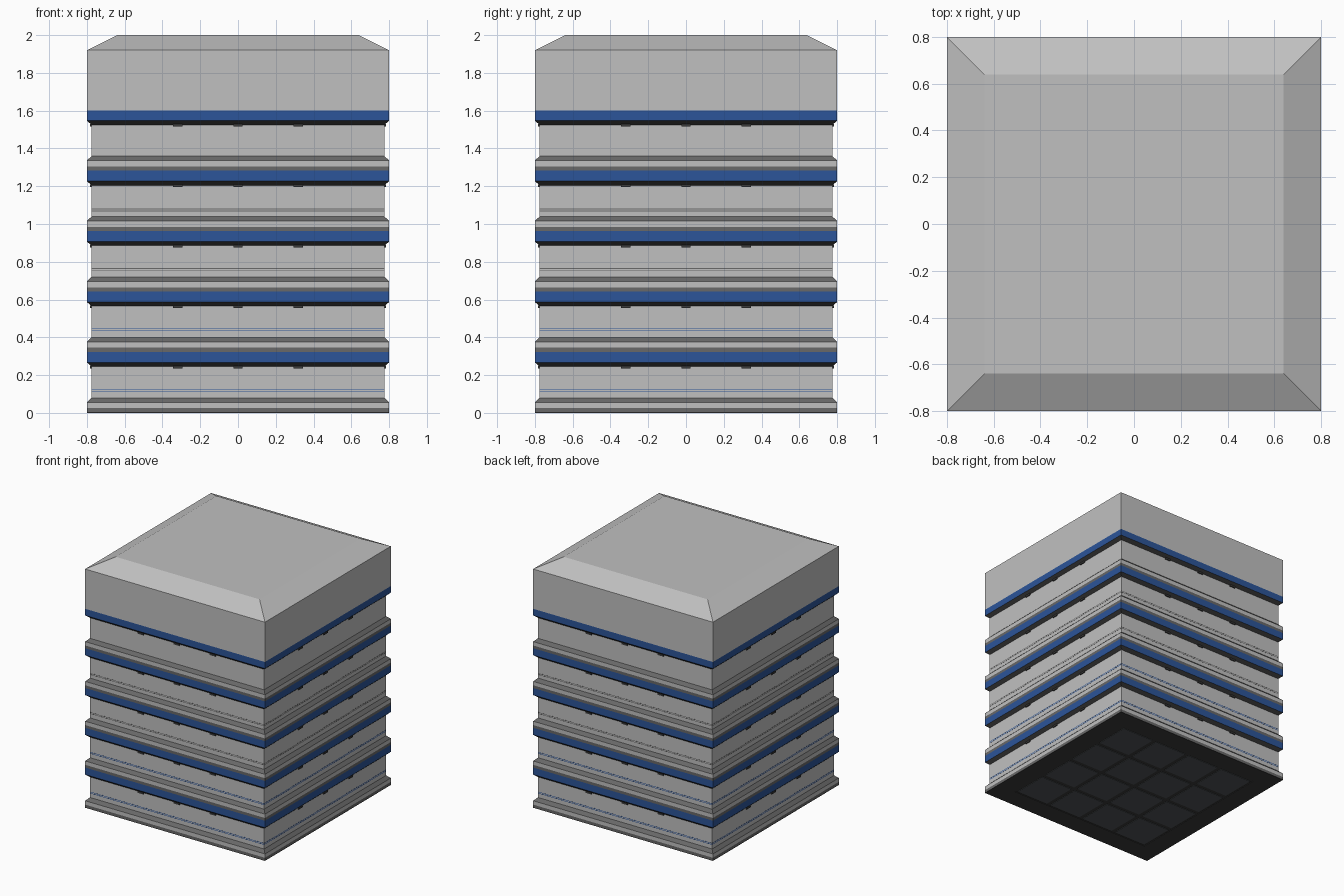
import bpy, bmesh

if "Cube" in bpy.data.objects:
    bpy.data.objects.remove(bpy.data.objects["Cube"])


def mat(name, c):
    m = bpy.data.materials.new(name)
    m.diffuse_color = (*c, 1)
    m.use_nodes = True
    m.node_tree.nodes["Principled BSDF"].inputs["Base Color"].default_value = m.diffuse_color
    return m


LIGHT = mat("light grey", (0.53, 0.53, 0.53))
MID = mat("mid grey", (0.14, 0.14, 0.14))
DARK = mat("dark grey", (0.045, 0.045, 0.045))
PANEL = mat("panel grey", (0.08, 0.088, 0.095))
BLUE = mat("blue", (0.025, 0.09, 0.32))


def obj(name, bm, mats):
    me = bpy.data.meshes.new(name)
    bm.to_mesh(me)
    bm.free()
    for m in mats:
        me.materials.append(m)
    o = bpy.data.objects.new(name, me)
    bpy.context.collection.objects.link(o)
    return o


def tower(name, profile, mats, mids, top=0, bottom=0):
    """Stack square rings (half width, z) with one material per segment."""
    bm = bmesh.new()
    rings = [[bm.verts.new((sx * h, sy * h, z)) for sx, sy in
              ((-1, -1), (1, -1), (1, 1), (-1, 1))] for h, z in profile]
    for k, (a, b) in enumerate(zip(rings, rings[1:])):
        for i in range(4):
            j = (i + 1) % 4
            bm.faces.new((a[i], a[j], b[j], b[i])).material_index = mids[k]
    bm.faces.new(rings[0][::-1]).material_index = bottom
    bm.faces.new(rings[-1]).material_index = top
    return obj(name, bm, mats)


def boxes(name, items, m):
    bm = bmesh.new()
    for (x, y, z), (sx, sy, sz) in items:
        vs = bmesh.ops.create_cube(bm, size=1)["verts"]
        bmesh.ops.scale(bm, vec=(sx, sy, sz), verts=vs)
        bmesh.ops.translate(bm, vec=(x, y, z), verts=vs)
    return obj(name, bm, [m])


# Main stack: base, wall storeys with bands, and the bevelled cap
W, B, P = 0.775, 0.8, 0.32
mats = [LIGHT, MID, DARK, BLUE]
profile = [(B, 0.004), (B, 0.025), (B, 0.056), (W, 0.08)]
mids = [1, 0, 1]
for k in range(5):
    z = k * P
    profile += [(W, z + 0.245), (B, z + 0.267), (B, z + 0.323)]
    mids += [0, 2, 3]
    if k < 4:
        profile += [(B, z + 0.345), (B, z + 0.376), (W, z + 0.40)]
        mids += [1, 0, 1]
profile += [(B, 1.92), (0.64, 2.0)]
mids += [0, 0]
profile = [(h, 1.6 if abs(z - 1.603) < 1e-6 else z) for h, z in profile]
tower("stacked_tower", profile, mats, mids, top=0, bottom=2)

# Underside frame strips and the grid of floor panels
f = 0.72
boxes("underside_frame",
      [((0, s * f, 0.003), (1.6, 0.16, 0.006)) for s in (-1, 1)] +
      [((s * f, 0, 0.003), (0.16, 1.28, 0.006)) for s in (-1, 1)], DARK)
cells = (-0.48, -0.16, 0.16, 0.48)
boxes("underside_panels",
      [((x, y, 0.003), (0.285, 0.285, 0.006)) for x in cells for y in cells], PANEL)

# Thin seams around the walls: blue on the lower storeys, grey above
for k, m in enumerate((BLUE, BLUE, MID, MID)):
    z = 0.12 + k * P - (0.006 if k == 3 else 0)
    h = W + 0.0005
    for dz in (-0.005, 0.005):
        tower(f"wall_seam_{k + 1}", [(h, z + dz - 0.002), (h, z + dz + 0.002)], [m], [0])

# Small studs tucked under each blue band
studs = []
for k in range(5):
    for t in (-0.32, 0, 0.32):
        for s in (-1, 1):
            z = 0.242 + k * P
            studs.append(((t, s * W, z), (0.05, 0.016, 0.014)))
            studs.append(((s * W, t, z), (0.016, 0.05, 0.014)))
boxes("band_studs", studs, DARK)
